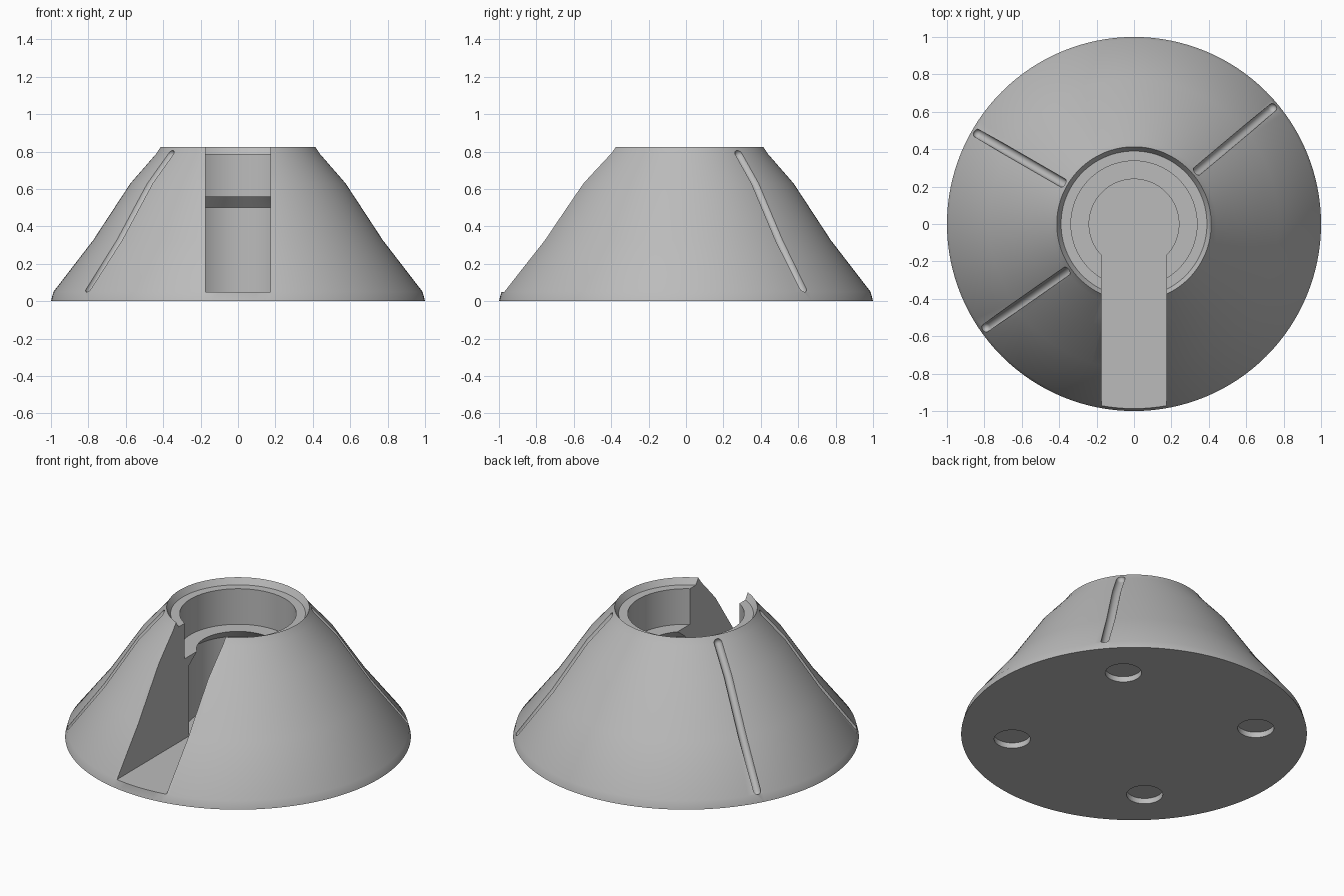
import bpy, bmesh
from math import cos, sin, pi, radians
from mathutils import Matrix, Vector

cube = bpy.data.objects.get("Cube")
if cube:
    bpy.data.objects.remove(cube, do_unlink=True)

grey = bpy.data.materials.new("plain_grey")
grey.use_nodes = True
grey.diffuse_color = (0.5, 0.5, 0.5, 1)
grey.node_tree.nodes["Principled BSDF"].inputs["Base Color"].default_value = (0.5, 0.5, 0.5, 1)


def add_object(name, mesh):
    ob = bpy.data.objects.new(name, mesh)
    bpy.context.collection.objects.link(ob)
    return ob


def finish(name, bm):
    bmesh.ops.recalc_face_normals(bm, faces=bm.faces)
    mesh = bpy.data.meshes.new(name)
    bm.to_mesh(mesh)
    bm.free()
    return add_object(name, mesh)


def lathe(name, profile, steps=128):
    """Spin an (r, z) profile that starts and ends on the axis."""
    bm = bmesh.new()
    verts = [bm.verts.new((r, 0, z)) for r, z in profile]
    edges = [bm.edges.new(pair) for pair in zip(verts, verts[1:])]
    bmesh.ops.spin(bm, geom=verts + edges, cent=(0, 0, 0), axis=(0, 0, 1),
                   angle=2 * pi, steps=steps, use_merge=True)
    bmesh.ops.remove_doubles(bm, verts=bm.verts, dist=1e-5)
    return finish(name, bm)


def groove_cutter(angle, path, radius):
    """Round-ended tube following the cone's outline at one bearing."""
    pts = [Vector((r * cos(angle), r * sin(angle), z)) for r, z in path]
    ends = [[], []]
    for k, (tip, inner) in enumerate(((pts[0], pts[1]), (pts[-1], pts[-2]))):
        out = (tip - inner).normalized()
        for t in (0.35, 0.7, 1.1, 1.5):
            ends[k].append((tip + out * radius * sin(t), cos(t)))
    stations = ends[0][::-1] + [(p, 1) for p in pts] + ends[1]
    curve = bpy.data.curves.new("groove_path", "CURVE")
    curve.dimensions = "3D"
    curve.bevel_depth = radius
    curve.bevel_resolution = 4
    curve.use_fill_caps = True
    spline = curve.splines.new("POLY")
    spline.points.add(len(stations) - 1)
    for point, (co, scale) in zip(spline.points, stations):
        point.co = (*co, 1)
        point.radius = scale
    temp = add_object("groove_path", curve)
    bpy.context.view_layer.update()
    mesh = bpy.data.meshes.new_from_object(
        temp.evaluated_get(bpy.context.evaluated_depsgraph_get()))
    bpy.data.objects.remove(temp, do_unlink=True)
    bm = bmesh.new()
    bm.from_mesh(mesh)
    bmesh.ops.remove_doubles(bm, verts=bm.verts, dist=1e-5)
    return finish("groove_cutter", bm)


def cut(target, cutter):
    mod = target.modifiers.new("cut", "BOOLEAN")
    mod.operation = "DIFFERENCE"
    mod.solver = "EXACT"
    mod.object = cutter
    cutter.hide_render = True
    bpy.context.view_layer.objects.active = target
    bpy.ops.object.modifier_apply(modifier=mod.name)
    bpy.data.objects.remove(cutter, do_unlink=True)


# Conical body with stepped bore and undercut chamber
outline = [(1.0, 0), (0.987, 0.05), (0.775, 0.325), (0.575, 0.63),
           (0.44, 0.785), (0.413, 0.825)]
bore = [(0.39, 0.787), (0.337, 0.787), (0.337, 0.56), (0.24, 0.56),
        (0.30, 0.50), (0.30, 0.05)]
body = lathe("conical_body", [(0, 0)] + outline + bore + [(0, 0.05)])

# Front slot open to the chamber
bm = bmesh.new()
bmesh.ops.create_cube(bm, size=1, matrix=Matrix.Translation((0, -0.6, 0.55))
                      @ Matrix.Diagonal((0.35, 1.2, 1.0, 1)))
cut(body, finish("slot_cutter", bm))

# Three rounded grooves down the slope
path = [(0.965, 0.06), (0.775, 0.325), (0.575, 0.63), (0.44, 0.785)]
for bearing in (40, 150, 215):
    cut(body, groove_cutter(radians(bearing), path, 0.025))

# Four shallow foot recesses underneath
depth = 0.035
for x in (-0.5, 0.5):
    for y in (-0.5, 0.5):
        bm = bmesh.new()
        bmesh.ops.create_cone(bm, cap_ends=True, segments=48, radius1=0.105,
                              radius2=0.105, depth=2 * depth,
                              matrix=Matrix.Translation((x, y, 0)))
        cut(body, finish("recess_cutter", bm))

# Finish and shading
body.data.materials.clear()
body.data.materials.append(grey)
for face in body.data.polygons:
    face.material_index = 0
bpy.ops.object.select_all(action="DESELECT")
body.select_set(True)
bpy.context.view_layer.objects.active = body
bpy.ops.object.shade_smooth_by_angle(angle=radians(32))
